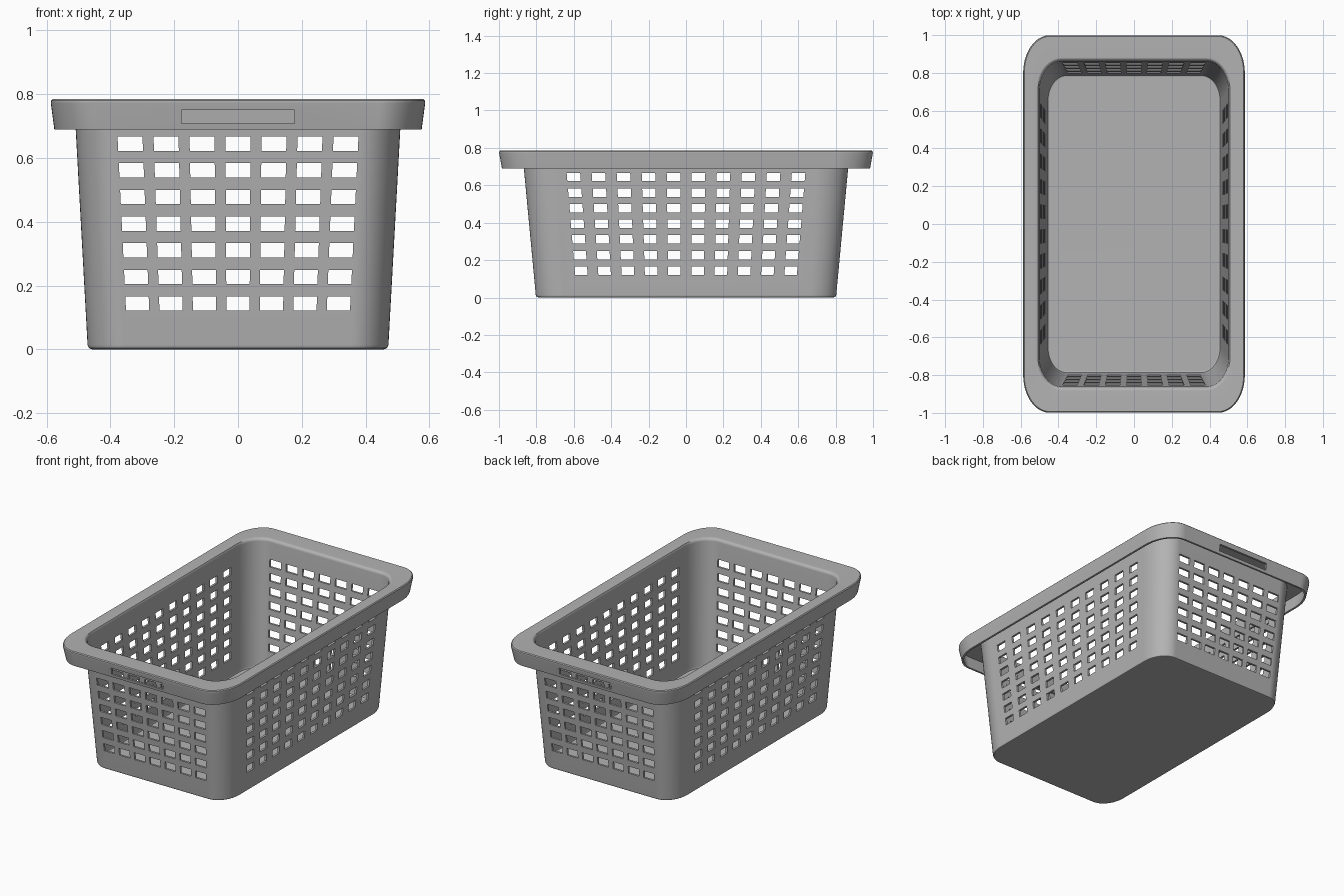
import bpy, bmesh
from math import sin, cos, pi

cube = bpy.data.objects.get("Cube")
if cube:
    bpy.data.objects.remove(cube)

SEGS = 12  # segments per rounded corner


def material(name, rgb):
    m = bpy.data.materials.new(name)
    m.use_nodes = True
    m.diffuse_color = (*rgb, 1)
    bsdf = m.node_tree.nodes["Principled BSDF"]
    bsdf.inputs["Base Color"].default_value = (*rgb, 1)
    bsdf.inputs["Roughness"].default_value = 0.5
    return m


def to_object(name, bm):
    bmesh.ops.recalc_face_normals(bm, faces=bm.faces)
    me = bpy.data.meshes.new(name)
    bm.to_mesh(me)
    bm.free()
    ob = bpy.data.objects.new(name, me)
    bpy.context.collection.objects.link(ob)
    return ob


def ring(bm, hx, hy, z, rx, ry):
    """Rounded rectangle with elliptical corners."""
    verts = []
    for q, (sx, sy) in enumerate([(1, 1), (-1, 1), (-1, -1), (1, -1)]):
        for i in range(SEGS + 1):
            a = (q + i / SEGS) * pi / 2
            verts.append(bm.verts.new((sx * (hx - rx) + rx * cos(a),
                                       sy * (hy - ry) + ry * sin(a), z)))
    return verts


def loft(name, sections):
    bm = bmesh.new()
    rings = [ring(bm, *s) for s in sections]
    n = len(rings[0])
    for a, b in zip(rings, rings[1:]):
        for i in range(n):
            j = (i + 1) % n
            bm.faces.new((a[i], a[j], b[j], b[i]))
    bm.faces.new(rings[0])
    bm.faces.new(rings[-1])
    return to_object(name, bm)


# Half size of the tapered outer wall at a height
def wall_x(z):
    return 0.471 + 0.055 * z


def wall_y(z):
    return 0.802 + 0.094 * z


def wall(z, inset, extra=0.0):
    r = 0.115 + 0.02 * z
    return (wall_x(z) - inset, wall_y(z) - inset, z,
            r - inset + extra, r * 1.3 - inset + extra)


T = 0.013  # wall thickness
rim = (0.14, 0.2)
sections = [
    # outside of the tub, from the base up to under the rim
    (0.458, 0.789, 0, 0.1, 0.135), (0.467, 0.798, 0.004, 0.109, 0.144),
    wall(0.014, 0), wall(0.77, 0),
    # hollow skirt of the rim
    (0.57, 0.985, 0.77, 0.127, 0.187), (0.563, 0.972, 0.69, 0.127, 0.187),
    (0.576, 0.984, 0.69, *rim),
    # rolled top edge
    (0.587, 0.999, 0.772, *rim), (0.586, 0.998, 0.78, *rim),
    (0.581, 0.993, 0.785, 0.135, 0.195),
    (0.518, 0.881, 0.785, 0.135, 0.172), (0.508, 0.871, 0.781, 0.125, 0.162),
    # inside of the tub down to the floor
    wall(0.768, T), wall(0.03, T), (0.455, 0.786, 0.018, 0.098, 0.13),
    (0.446, 0.777, 0.014, 0.09, 0.122),
]
basket = loft("basket", sections)


# Cutters for the ventilation holes and the hand slots
def prism(bm, pts):
    """Block from two quads, given as eight points."""
    v = [bm.verts.new(p) for p in pts]
    for f in [(0, 1, 2, 3), (4, 5, 6, 7), (0, 1, 5, 4),
              (1, 2, 6, 5), (2, 3, 7, 6), (3, 0, 4, 7)]:
        bm.faces.new([v[i] for i in f])


def hole(bm, u, half, z0, z1, lean, depth, along_x, side):
    """Block whose sideways position spreads with height."""
    pts = []
    for near, far in [(depth[0], 0), (depth[1], 1)]:
        for s, z in [(-1, z0), (1, z0), (1, z1), (-1, z1)]:
            p = (u + s * half) * (1 + lean * (z - 0.64))
            w = near * side
            pts.append((p, w, z) if along_x else (w, p, z))
    prism(bm, pts)


bm = bmesh.new()
for side in (-1, 1):
    for row in range(7):
        z0 = 0.121 + row * 0.0835
        z1 = z0 + 0.045
        for col in range(7):
            hole(bm, (col - 3) * 0.1125, 0.039, z0, z1, 0.13,
                 (wall_y(z0) - 0.06, wall_y(z1) + 0.05), True, side)
        for col in range(10):
            hole(bm, (col - 4.5) * 0.1333, 0.036, z0, z1, 0.13,
                 (wall_x(z0) - 0.04, wall_x(z1) + 0.03), False, side)
    hole(bm, 0, 0.177, 0.708, 0.75, 0, (0.93, 1.05), True, side)
cutter = to_object("hole_cutter", bm)
cutter.hide_render = True

mod = basket.modifiers.new("holes", 'BOOLEAN')
mod.operation = 'DIFFERENCE'
mod.solver = 'EXACT'
mod.object = cutter
bpy.ops.object.select_all(action='DESELECT')
basket.select_set(True)
bpy.context.view_layer.objects.active = basket
bpy.ops.object.modifier_apply(modifier=mod.name)
bpy.data.objects.remove(cutter)

# Finish
basket.data.materials.clear()
basket.data.materials.append(material("grey_plastic", (0.45, 0.45, 0.45)))
bpy.ops.object.shade_smooth_by_angle(angle=0.6)
weighted = basket.modifiers.new("even_shading", 'WEIGHTED_NORMAL')
weighted.keep_sharp = True
